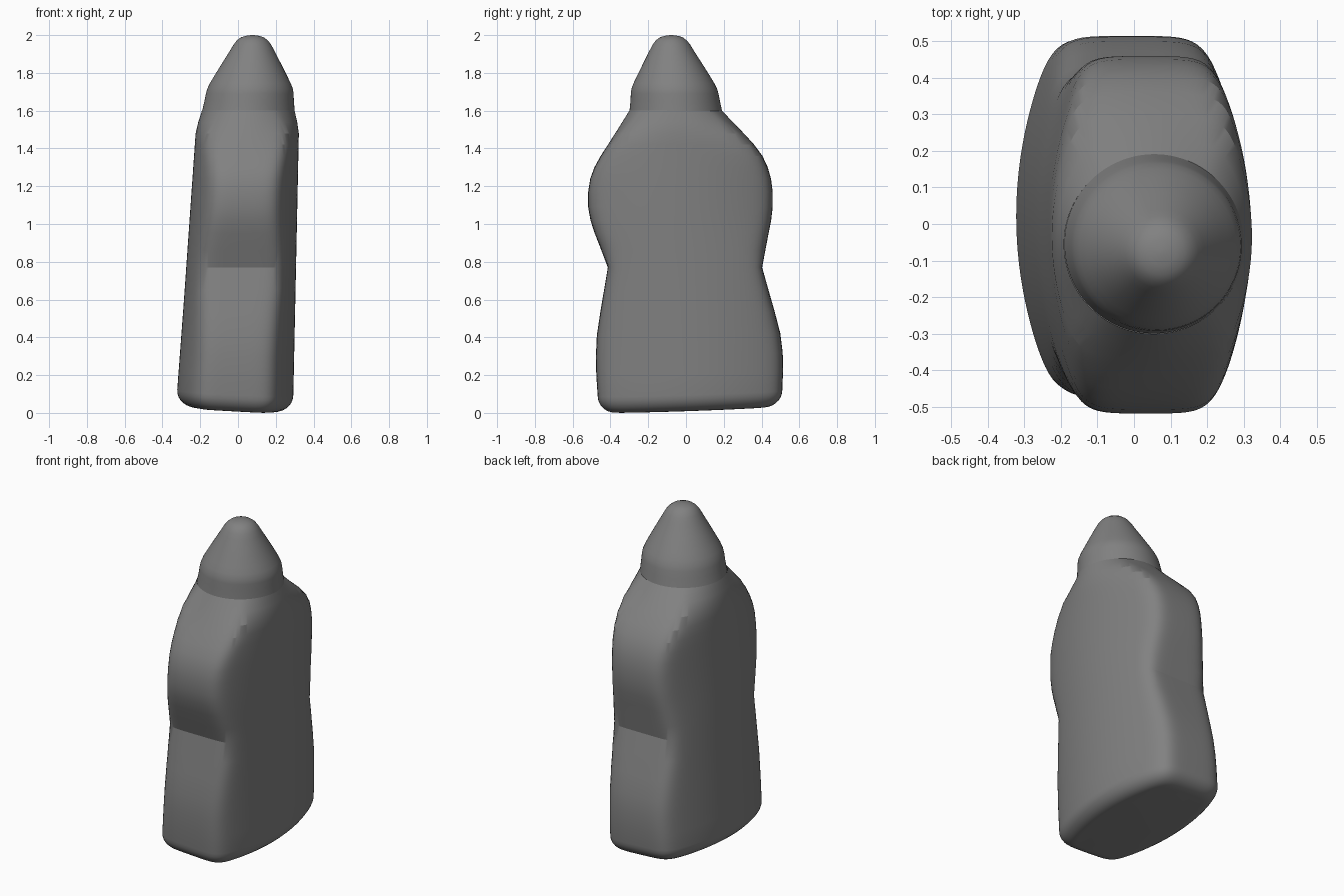
import bpy, bmesh, math

if "Cube" in bpy.data.objects:
    bpy.data.objects.remove(bpy.data.objects["Cube"])

N = 180

grey = bpy.data.materials.new("dark_grey")
grey.diffuse_color = (0.22, 0.22, 0.22, 1)
grey.use_nodes = True
grey.node_tree.nodes["Principled BSDF"].inputs["Base Color"].default_value = grey.diffuse_color


def loft(name, rings, cap_bottom=False, cap_top=False):
    """Skin a stack of equal-length point rings into one smooth object."""
    bm = bmesh.new()
    loops = [[bm.verts.new(p) for p in ring] for ring in rings]
    for lo, hi in zip(loops, loops[1:]):
        for i in range(N):
            j = (i + 1) % N
            bm.faces.new((lo[i], lo[j], hi[j], hi[i]))
    if cap_bottom:
        bm.faces.new(loops[0][::-1])
    if cap_top:
        bm.faces.new(loops[-1])
    mesh = bpy.data.meshes.new(name)
    bm.to_mesh(mesh)
    bm.free()
    mesh.materials.append(grey)
    obj = bpy.data.objects.new(name, mesh)
    bpy.context.collection.objects.link(obj)
    bpy.ops.object.select_all(action='DESELECT')
    obj.select_set(True)
    bpy.context.view_layer.objects.active = obj
    bpy.ops.object.shade_smooth_by_angle(angle=math.radians(21))
    return obj


def body_ring(z, y0, y1, rnd=0.0, inset=0.0):
    """Lens section cut off flat at both ends, blended to an ellipse by rnd."""
    neck = max(0.0, z - 1.5) * 0.25
    left, right = -0.328 + 0.07 * z + neck, 0.291 + 0.021 * z - neck
    cx, a = (left + right) / 2, (right - left) / 2 - inset
    cy, b = (y0 + y1) / 2, (y1 - y0) / 2 - inset
    k, p = 0.45, 13
    tilt = max(0.0, 1 - z / 0.6)
    pts = []
    for i in range(N):
        t = 2 * math.pi * (i + 0.5) / N
        c, s = abs(math.cos(t)), abs(math.sin(t))
        side = 2 * a / (c + math.sqrt(c * c + 4 * k * a * s * s))
        end = b / s
        r = (side ** -p + end ** -p) ** (-1 / p)
        oval = 1 / math.hypot(c / a, s / b)
        r += (oval - r) * rnd
        x, y = cx + r * math.cos(t), cy + r * math.sin(t)
        pts.append((x, y, z + tilt * (0.02 - 0.055 * x + 0.035 * y)))
    return pts


# Bottle body: rounded foot, pinched waist, bulging shoulder, round neck
rings = []
R = 0.09
for i in range(8):
    t = math.pi / 2 * i / 7
    rings.append(body_ring(R * (1 - math.cos(t)), -0.468, 0.510,
                           inset=R * (1 - math.sin(t))))
stations = [
    (0.20, -0.475, 0.514, 0), (0.30, -0.477, 0.512, 0), (0.41, -0.472, 0.499, 0),
    (0.53, -0.454, 0.470, 0), (0.65, -0.434, 0.437, 0), (0.77, -0.414, 0.403, 0),
    (0.86, -0.448, 0.420, 0), (0.95, -0.483, 0.437, 0), (1.02, -0.506, 0.451, 0),
    (1.09, -0.518, 0.459, 0), (1.17, -0.518, 0.459, 0), (1.24, -0.507, 0.450, 0),
    (1.30, -0.485, 0.433, 0.04), (1.36, -0.452, 0.405, 0.1), (1.42, -0.413, 0.361, 0.2),
    (1.48, -0.375, 0.306, 0.4), (1.54, -0.337, 0.248, 0.7), (1.60, -0.300, 0.190, 1),
]
rings += [body_ring(*s) for s in stations]
loft("bottle_body", rings, cap_bottom=True)

# Cap: short collar, tapering cone, rounded tip (z, radius, centre x, centre y)
cap = [
    (1.598, 0.245, 0.055, -0.054), (1.65, 0.237, 0.059, -0.057),
    (1.690, 0.232, 0.062, -0.060), (1.715, 0.227, 0.064, -0.062),
    (1.745, 0.214, 0.065, -0.064), (1.78, 0.195, 0.067, -0.066),
    (1.850, 0.156, 0.071, -0.071), (1.92, 0.116, 0.075, -0.076),
    (1.950, 0.099, 0.076, -0.077), (1.972, 0.082, 0.076, -0.078),
    (1.988, 0.061, 0.076, -0.078), (1.996, 0.036, 0.076, -0.078),
    (2.000, 0.008, 0.076, -0.078),
]
loft("cap", [[(cx + r * math.cos(2 * math.pi * (i + 0.5) / N),
               cy + r * math.sin(2 * math.pi * (i + 0.5) / N), z) for i in range(N)]
             for z, r, cx, cy in cap], cap_top=True)
